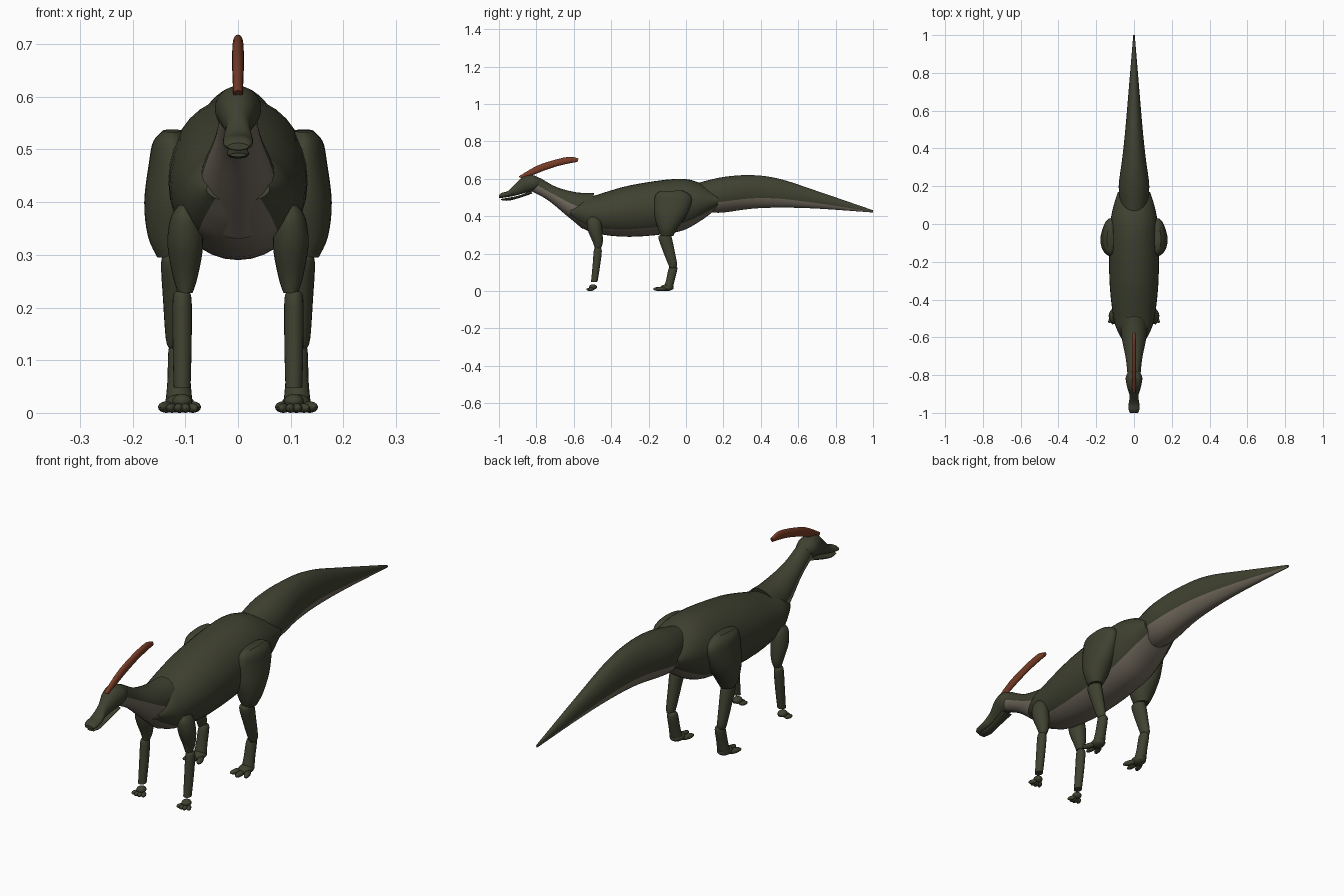
import bpy, bmesh, math
from mathutils import Vector, Matrix

cube = bpy.data.objects.get("Cube")
if cube:
    bpy.data.objects.remove(cube)


def material(name, colour):
    m = bpy.data.materials.new(name)
    m.use_nodes = True
    m.diffuse_color = (*colour, 1)
    m.node_tree.nodes["Principled BSDF"].inputs["Base Color"].default_value = (*colour, 1)
    return m


HIDE = material("olive hide", (0.050, 0.053, 0.030))
BELLY = material("pale belly", (0.165, 0.142, 0.108))
CREST = material("rust crest", (0.19, 0.045, 0.02))


def finish(name, bm, mats, mirror=False):
    bmesh.ops.recalc_face_normals(bm, faces=bm.faces)
    mesh = bpy.data.meshes.new(name)
    bm.to_mesh(mesh)
    bm.free()
    for m in mats:
        mesh.materials.append(m)
    ob = bpy.data.objects.new(name, mesh)
    bpy.context.collection.objects.link(ob)
    bpy.ops.object.select_all(action="DESELECT")
    ob.select_set(True)
    bpy.context.view_layer.objects.active = ob
    bpy.ops.object.shade_smooth_by_angle(angle=math.radians(40))
    if mirror:
        ob.modifiers.new("mirror", "MIRROR")
    return ob


def smooth_path(stations, steps):
    """Catmull-Rom interpolation between cross-sections."""
    pts = [Vector(s) for s in stations]
    out = []
    for i in range(len(pts) - 1):
        b, c = pts[i], pts[i + 1]
        a = pts[i - 1] if i else b
        d = pts[i + 2] if i + 2 < len(pts) else c
        for k in range(steps):
            t = k / steps
            out.append(b + (c - a) * (t / 2) + (a * 2 - b * 5 + c * 4 - d) * (t * t / 2)
                       + (b * 3 - a - c * 3 + d) * (t ** 3 / 2))
    return out + [pts[-1]]


def loft(name, stations, x=0, belly=None, mat=HIDE, sides=24, steps=4, mirror=False):
    """Ellipse sections, each given by two opposite (y, z) points, half width and x shift."""
    bm = bmesh.new()
    rings = []
    for y1, z1, y2, z2, w, dx in smooth_path([(*s, 0)[:6] for s in stations], steps):
        mid = Vector((x + dx, (y1 + y2) / 2, (z1 + z2) / 2))
        up = Vector((0, (y1 - y2) / 2, (z1 - z2) / 2))
        ring = []
        for k in range(sides):
            a = math.tau * k / sides
            ring.append(bm.verts.new(mid + Vector((w * math.cos(a), 0, 0)) + up * math.sin(a)))
        rings.append(ring)
    for r, q in zip(rings, rings[1:]):
        for k in range(sides):
            n = (k + 1) % sides
            f = bm.faces.new((r[k], r[n], q[n], q[k]))
            # pale underside
            if belly is not None and math.sin(math.tau * (k + 0.5) / sides) < belly:
                f.material_index = 1
    bm.faces.new(rings[0])
    bm.faces.new(rings[-1])
    return finish(name, bm, [mat, BELLY] if belly is not None else [mat], mirror)


def foot(name, blobs):
    """Mirrored foot made of (centre, radii, turn) ellipsoids."""
    bm = bmesh.new()
    for centre, radii, turn in blobs:
        mtx = (Matrix.Translation(centre) @ Matrix.Rotation(turn, 4, "Z")
               @ Matrix.Diagonal((*radii, 1)))
        bmesh.ops.create_uvsphere(bm, u_segments=16, v_segments=10, radius=1, matrix=mtx)
    return finish(name, bm, [HIDE], mirror=True)


# Trunk, tail and neck
loft("body", [
    (-.61, .45, -.625, .40, .06), (-.55, .495, -.57, .35, .09),
    (-.49, .51, -.49, .31, .11), (-.3, .565, -.3, .29, .13),
    (-.05, .60, -.05, .315, .13), (.07, .58, .07, .37, .115),
    (.17, .525, .17, .445, .085)], belly=-.68, sides=32)
loft("tail", [
    (.07, .58, .13, .42, .07), (.2, .61, .2, .42, .081), (.35, .62, .35, .44, .062),
    (.5, .60, .5, .446, .046), (.7, .535, .7, .441, .029), (1, .432, 1, .42, .004)],
    belly=-.3, sides=32)
loft("neck", [
    (-.49, .525, -.55, .33, .075), (-.58, .527, -.64, .405, .064),
    (-.69, .555, -.74, .487, .043), (-.78, .605, -.83, .535, .034)], belly=-.1)

# Head
loft("skull", [
    (-1, .512, -1, .499, .02), (-.985, .525, -.985, .498, .028),
    (-.95, .536, -.95, .503, .028), (-.91, .575, -.91, .511, .023),
    (-.87, .612, -.86, .525, .036), (-.82, .62, -.81, .535, .044),
    (-.775, .60, -.785, .55, .03)])
loft("lower_jaw", [
    (-.988, .493, -.988, .486, .016), (-.95, .499, -.95, .483, .021),
    (-.9, .509, -.9, .495, .019), (-.83, .535, -.82, .522, .026)])
loft("crest", [
    (-.895, .612, -.87, .597, .009), (-.8, .668, -.785, .634, .011),
    (-.7, .702, -.69, .667, .011), (-.62, .718, -.617, .684, .010),
    (-.575, .708, -.58, .69, .007)], mat=CREST, sides=16)

# Front legs
loft("front_upper_leg", [
    (-.475, .395, -.515, .395, .012), (-.455, .37, -.53, .37, .028),
    (-.447, .32, -.523, .32, .034), (-.445, .26, -.498, .26, .024),
    (-.455, .228, -.488, .228, .014)], x=.1, mirror=True, sides=20)
loft("front_lower_leg", [
    (-.46, .23, -.485, .23, .012), (-.45, .215, -.493, .215, .018),
    (-.46, .13, -.5, .13, .018), (-.473, .05, -.508, .047, .016)],
    x=.106, mirror=True, sides=20)
foot("front_foot", [((.106, -.497, .022), (.019, .021, .014), 0)] + [
    ((.106 + i * .014, -.517 + abs(i) * .006, .009), (.009, .018, .009), i * .3)
    for i in (-1.4, -.45, .45, 1.4)])

# Hind legs
loft("thigh", [
    (-.02, .538, -.14, .533, .018), (.02, .515, -.162, .515, .036),
    (.03, .475, -.17, .475, .044), (.0, .40, -.168, .40, .053),
    (-.045, .335, -.15, .335, .046), (-.068, .295, -.135, .295, .028)],
    x=.125, mirror=True)
loft("shin", [
    (-.085, .30, -.135, .30, .018), (-.076, .285, -.148, .285, .026),
    (-.06, .21, -.122, .21, .022), (-.048, .145, -.092, .135, .017),
    (-.055, .122, -.085, .122, .01)], x=.12, mirror=True, sides=20)
loft("ankle", [
    (-.055, .135, -.082, .135, .012), (-.046, .12, -.093, .12, .02),
    (-.06, .06, -.106, .06, .022), (-.07, .018, -.118, .018, .026)],
    x=.112, mirror=True, sides=20)
foot("hind_foot", [((.111, -.102, .018), (.028, .036, .018), 0)] + [
    ((.111 + i * .025, -.143 + abs(i) * .012, .011), (.012, .032, .011), i * .35)
    for i in (-1, 0, 1)])
